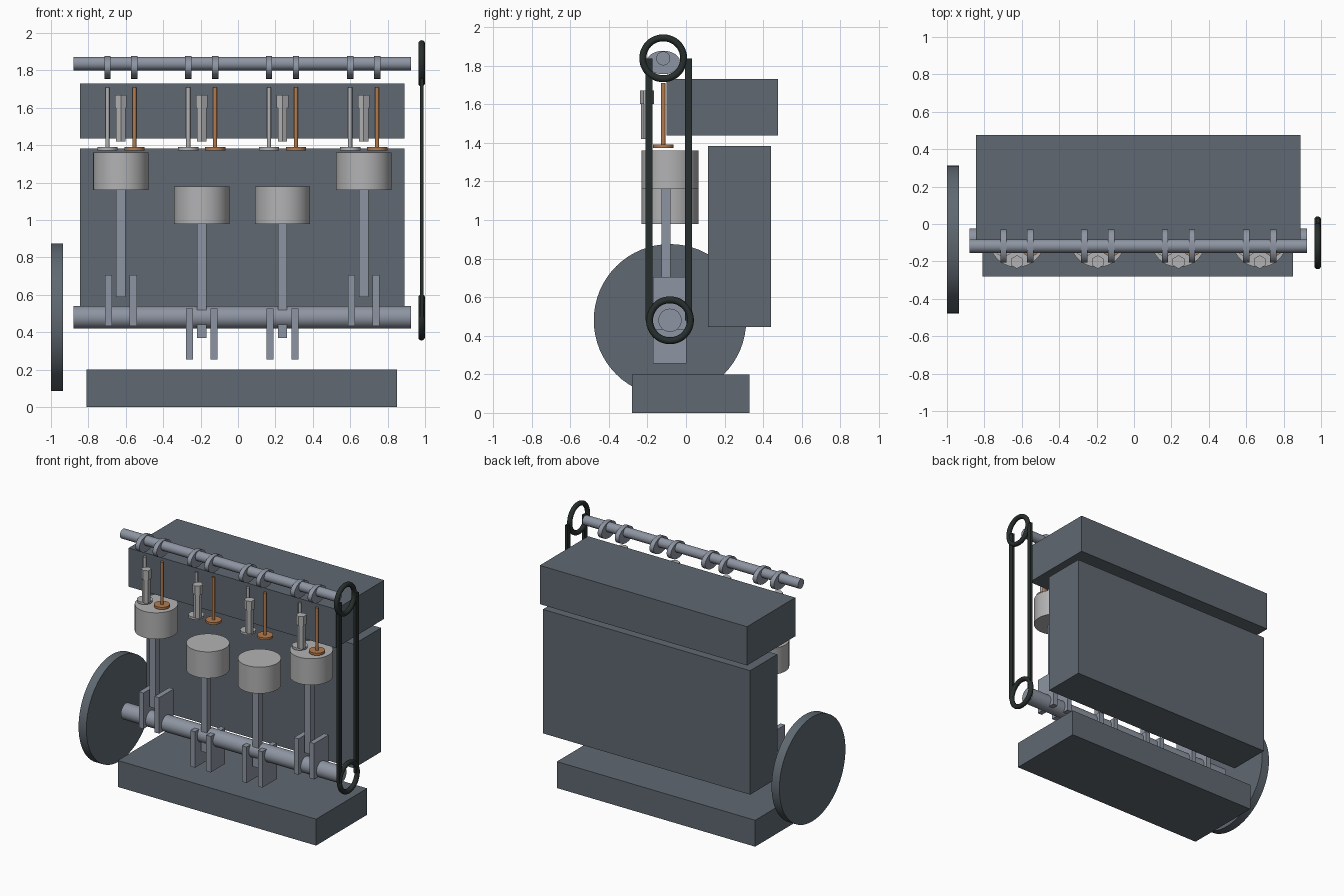
import bpy, math
from math import pi

if "Cube" in bpy.data.objects:
    bpy.data.objects.remove(bpy.data.objects["Cube"])


def material(name, rgb):
    m = bpy.data.materials.new(name)
    m.diffuse_color = (*rgb, 1)
    m.use_nodes = True
    m.node_tree.nodes["Principled BSDF"].inputs["Base Color"].default_value = m.diffuse_color
    return m


SLATE = material("dark slate", (0.115, 0.14, 0.165))
STEEL = material("blue steel", (0.27, 0.30, 0.36))
SILVER = material("light silver", (0.45, 0.45, 0.46))
COPPER = material("copper", (0.46, 0.20, 0.075))
BLACK = material("chain black", (0.02, 0.028, 0.026))


def finish(name, mat, smooth=False):
    ob = bpy.context.object
    ob.name = name
    ob.data.materials.append(mat)
    bpy.ops.object.transform_apply(location=False, rotation=True, scale=True)
    if smooth:
        bpy.ops.object.shade_smooth_by_angle(angle=math.radians(40))
    return ob


def box(name, mat, x, y, z):
    """Box from (min, max) pairs."""
    bpy.ops.mesh.primitive_cube_add(
        size=1, location=[(a + b) / 2 for a, b in (x, y, z)])
    bpy.context.object.scale = [b - a for a, b in (x, y, z)]
    return finish(name, mat)


def rod_x(name, mat, x0, x1, y, z, r, squash=1, sides=48):
    """Cylinder along x; squash scales its height."""
    bpy.ops.mesh.primitive_cylinder_add(
        vertices=sides, radius=r, depth=x1 - x0,
        location=((x0 + x1) / 2, y, z), rotation=(0, pi / 2, 0))
    bpy.context.object.scale = (squash, 1, 1)
    return finish(name, mat, True)


def rod_z(name, mat, x, y, z0, z1, r, sides=32, top=None):
    """Upright cylinder or tapered cone."""
    bpy.ops.mesh.primitive_cone_add(
        vertices=sides, radius1=r, radius2=r if top is None else top,
        depth=z1 - z0, location=(x, y, (z0 + z1) / 2))
    return finish(name, mat, sides > 6)


CRANK_Y, CRANK_Z = -0.083, 0.48
CAM_Y, CAM_Z = -0.118, 1.837

# Housing blocks
box("oil_pan", SLATE, (-0.81, 0.85), (-0.28, 0.33), (0, 0.2))
box("engine_block", SLATE, (-0.845, 0.89), (0.115, 0.44), (0.445, 1.383))
box("cylinder_head", SLATE, (-0.845, 0.89), (-0.1, 0.477), (1.437, 1.73))

# Rotating shafts and flywheel
rod_x("flywheel", SLATE, -1.0, -0.935, CRANK_Y, CRANK_Z, 0.395, sides=64)
rod_x("crankshaft", STEEL, -0.88, 0.925, CRANK_Y, CRANK_Z, 0.06)
rod_x("camshaft", STEEL, -0.88, 0.925, CAM_Y, CAM_Z, 0.036)

# Four cylinders: the outer pair is up, the inner pair is down
for i, (x, up) in enumerate([(-0.626, 1), (-0.194, 0), (0.238, 0), (0.672, 1)], 1):
    crown = 1.36 if up else 1.18
    rod_z(f"piston_{i}", SILVER, x, CRANK_Y, crown - 0.2, crown, 0.148, 48)
    box(f"connecting_rod_{i}", STEEL, (x - 0.025, x + 0.025), (-0.128, -0.08),
        (0.59 if up else 0.37, crown - 0.18))
    web_z = (0.433, 0.705) if up else (0.255, 0.527)
    for side, tag in ((-1, "left"), (1, "right")):
        c = x + side * 0.066
        box(f"crank_web_{i}_{tag}", STEEL, (c - 0.019, c + 0.019),
            (-0.17, 0.003), web_z)
        # Silver intake valve on the left, copper exhaust valve on the right
        v = x + side * 0.072
        mat = SILVER if side < 0 else COPPER
        rod_z(f"valve_stem_{i}_{tag}", mat, v, CAM_Y, 1.38, 1.71, 0.011, 16)
        rod_z(f"valve_disc_{i}_{tag}", mat, v, CAM_Y, 1.373, 1.39, 0.054)
        rod_x(f"cam_lobe_{i}_{tag}", STEEL, v - 0.017, v + 0.017,
              CAM_Y, 1.816, 0.088, squash=0.69)
    # Hexagonal spark plug
    rod_z(f"plug_body_{i}", SILVER, x, -0.203, 1.42, 1.61, 0.029, 6)
    rod_z(f"plug_cap_{i}", SILVER, x, -0.203, 1.60, 1.67, 0.036, 6)

# Timing chain: two rings joined by straight runs
for name, y, z in (("lower_chain_ring", CRANK_Y, CRANK_Z),
                   ("upper_chain_ring", CAM_Y, 1.838)):
    bpy.ops.mesh.primitive_torus_add(
        major_radius=0.106, minor_radius=0.018, major_segments=48,
        minor_segments=12, location=(0.982, y, z), rotation=(0, pi / 2, 0))
    finish(name, BLACK, True)
for name, y in (("front_chain_run", -0.192), ("back_chain_run", 0.012)):
    box(name, BLACK, (0.972, 0.992), (y - 0.018, y + 0.018), (0.48, 1.838))
